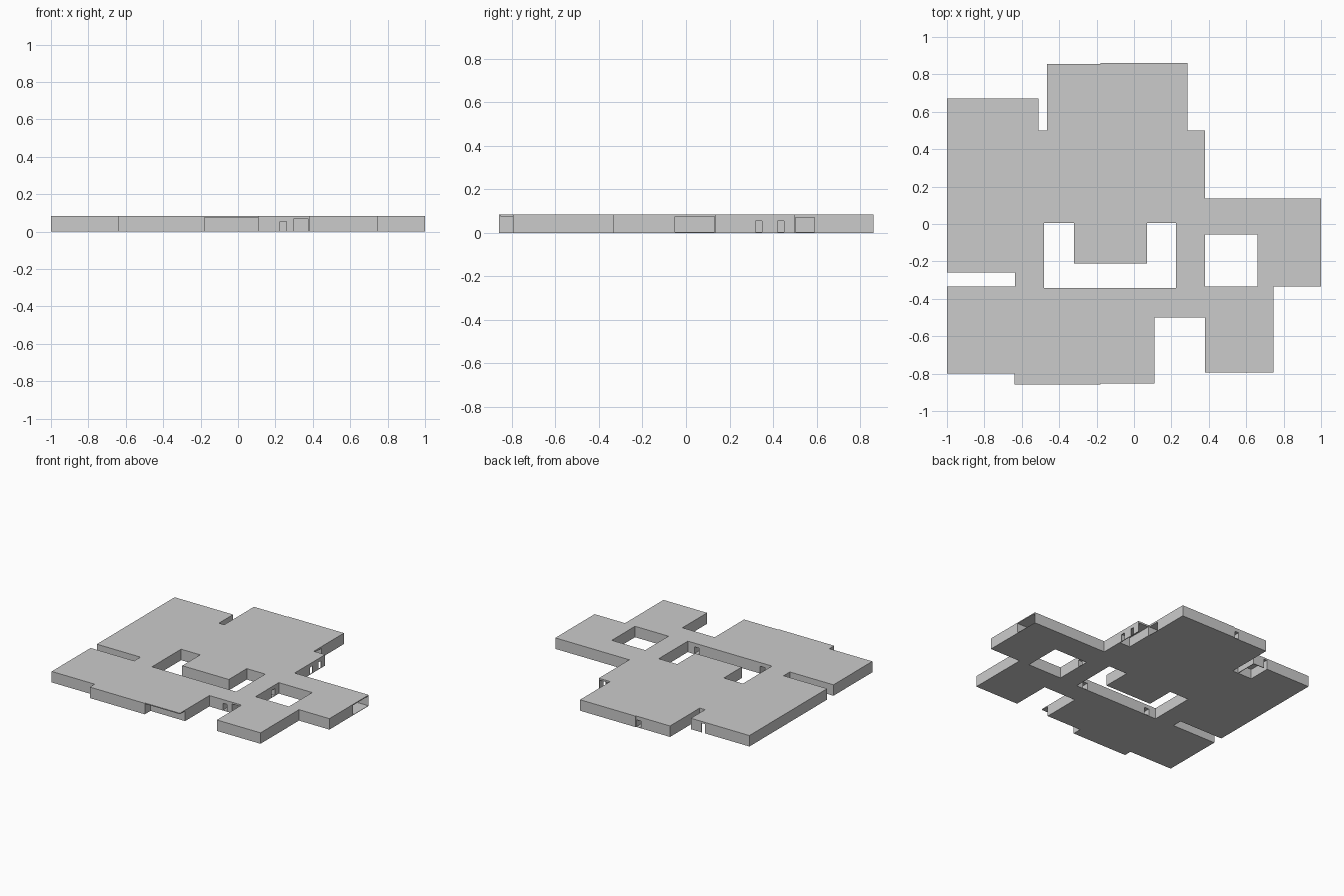
import bpy, bmesh

if "Cube" in bpy.data.objects:
    bpy.data.objects.remove(bpy.data.objects["Cube"])

H = 0.083          # overall height
F = 0.003          # floor thickness
DOOR = 0.055       # small door height
OPEN = 0.073       # wide opening height


def finish(name, bm):
    bmesh.ops.recalc_face_normals(bm, faces=bm.faces)
    mesh = bpy.data.meshes.new(name)
    bm.to_mesh(mesh)
    bm.free()
    ob = bpy.data.objects.new(name, mesh)
    bpy.context.collection.objects.link(ob)
    return ob


def prism(name, pts, z0, z1):
    bm = bmesh.new()
    face = bm.faces.new([bm.verts.new((x, y, z0)) for x, y in pts])
    top = bmesh.ops.extrude_face_region(bm, geom=[face])
    verts = [g for g in top["geom"] if isinstance(g, bmesh.types.BMVert)]
    bmesh.ops.translate(bm, verts=verts, vec=(0, 0, z1 - z0))
    return finish(name, bm)


def cut(target, name, pts, z0, z1):
    cutter = prism(name, pts, z0, z1)
    cutter.hide_render = True
    cutter.hide_viewport = False
    cutter.display_type = 'WIRE'
    mod = target.modifiers.new(name, 'BOOLEAN')
    mod.operation = 'DIFFERENCE'
    mod.solver = 'EXACT'
    mod.object = cutter


def rect(x0, x1, y0, y1):
    return [(x0, y0), (x1, y0), (x1, y1), (x0, y1)]


# Building block: outline of the whole floor plan
outline = [(-1, .67), (-.51, .67), (-.51, .5), (-.465, .5), (-.465, .855),
           (-.18, .855), (-.18, .86), (.285, .86), (.285, .5), (.38, .5),
           (.38, .135), (1, .135), (1, -.335), (.745, -.335), (.745, -.795),
           (.38, -.795), (.38, -.5), (.11, -.5), (.11, -.852), (-.18, -.852),
           (-.18, -.858), (-.64, -.858), (-.64, -.8), (-1, -.8),
           (-1, -.335), (-.635, -.335), (-.635, -.26), (-1, -.26)]
building = prism("building_block", outline, 0, H)

# Open courts: U-shaped courtyard and rectangular light well
court = [(-.48, .005), (-.48, -.343), (.225, -.343), (.225, .005),
         (.07, .005), (.07, -.21), (-.32, -.21), (-.32, .005)]
cut(building, "courtyard_cutter", court, -.1, .2)
cut(building, "light_well_cutter", rect(.38, .66, -.333, -.055), -.1, .2)

# Roofed porches and corridors: x0, x1, y0, y1, z0, z1
recesses = {
    "front_porch": (-.18, .15, -.9, -.79, -.05, .076),
    "east_corridor": (.5, 1.05, -.05, .13, F, .076),
    "south_corridor": (.30, .375, -.55, -.36, F, .07),
    "side_passage": (.29, .375, .3, .55, -.05, .07),
    "side_opening": (.2, .292, .502, .59, F, .07),
    "rear_porch": (-.63, -.515, .5, .665, -.05, OPEN),
    "rear_porch_slot": (-.63, -.60, .64, .7, -.06, .07),
}
for name, (x0, x1, y0, y1, z0, z1) in recesses.items():
    cut(building, name + "_cutter", rect(x0, x1, y0, y1), z0, z1)

# Small doors
doors = [(.36, .40, .32, .35), (.36, .40, .42, .45), (.225, .26, -.55, -.42),
         (.32, .40, -.14, -.10), (-.42, -.38, -.42, -.32),
         (.13, .17, -.42, -.32), (-.22, -.185, .80, .90)]
for i, d in enumerate(doors):
    cut(building, f"door_cutter_{i + 1}", rect(*d), F, DOOR)

# Bake the cuts and remove the cutters
deps = bpy.context.evaluated_depsgraph_get()
baked = bpy.data.meshes.new_from_object(building.evaluated_get(deps))
building.modifiers.clear()
building.data = baked
for ob in list(bpy.data.objects):
    if ob is not building:
        bpy.data.objects.remove(ob)
